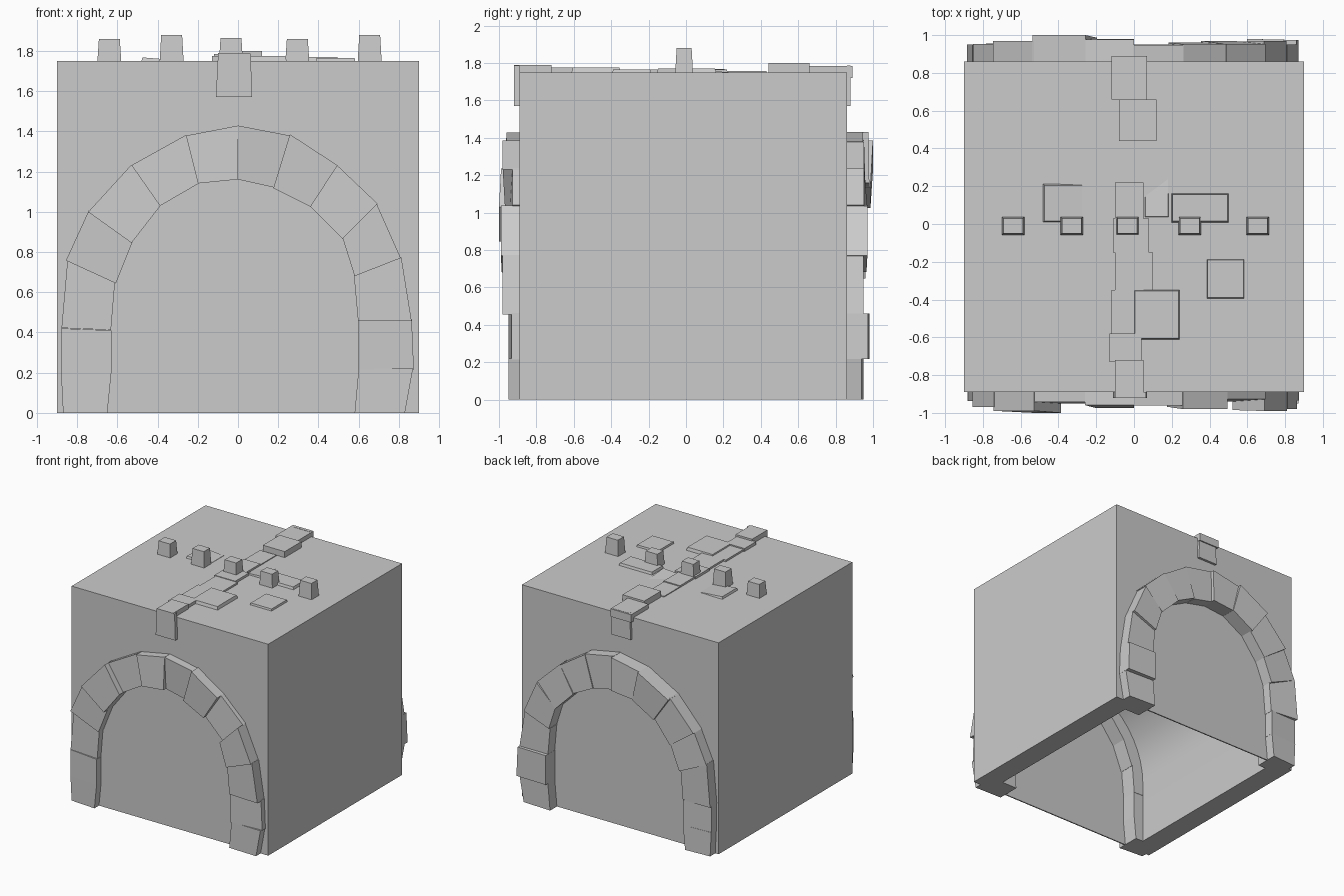
import bpy, bmesh, math, random
from mathutils import Vector

random.seed(4)
if "Cube" in bpy.data.objects:
    bpy.data.objects.remove(bpy.data.objects["Cube"])

stone = bpy.data.materials.new("stone_grey")
stone.use_nodes = True
stone.diffuse_color = (0.6, 0.6, 0.6, 1)
stone.node_tree.nodes["Principled BSDF"].inputs["Base Color"].default_value = (0.6, 0.6, 0.6, 1)

FRONT, BACK, TOP = -0.89, 0.86, 1.75


def prism(name, ring_a, ring_b):
    """Solid between two matching rings of points."""
    bm = bmesh.new()
    a = [bm.verts.new(p) for p in ring_a]
    b = [bm.verts.new(p) for p in ring_b]
    n = len(a)
    bm.faces.new(a)
    bm.faces.new(b[::-1])
    for i in range(n):
        j = (i + 1) % n
        bm.faces.new((a[i], b[i], b[j], a[j]))
    bmesh.ops.recalc_face_normals(bm, faces=bm.faces)
    mesh = bpy.data.meshes.new(name)
    bm.to_mesh(mesh)
    bm.free()
    mesh.materials.append(stone)
    obj = bpy.data.objects.new(name, mesh)
    bpy.context.collection.objects.link(obj)
    return obj


def slab(name, x0, x1, y0, y1, top, inset=0.0, base=TOP - 0.03, tilt=(0, 0)):
    """Block with an inset top; tilt raises or lowers the top along x and y."""
    cx, cy = (x0 + x1) / 2, (y0 + y1) / 2

    def ring(d, z, tx, ty):
        pts = [(x0 + d, y0 + d), (x1 - d, y0 + d), (x1 - d, y1 - d), (x0 + d, y1 - d)]
        return [(x, y, z + tx * (x - cx) + ty * (y - cy)) for x, y in pts]
    return prism(name, ring(0, base, 0, 0), ring(inset, top, *tilt))


# Main block with a vaulted hollow open underneath
body = slab("main_block", -0.9, 0.9, FRONT, BACK, TOP, base=0)
R, SPRING = 0.72, 0.53
vault = [(-R, -0.1)]
vault += [(-R * math.cos(t * math.pi / 24), SPRING + R * math.sin(t * math.pi / 24)) for t in range(25)]
vault += [(R, -0.1)]
cutter = prism("vault_cutter", [(x, FRONT + 0.01, z) for x, z in vault],
               [(x, BACK - 0.01, z) for x, z in vault])
cutter.hide_render = True
cut = body.modifiers.new("vault", 'BOOLEAN')
cut.operation, cut.solver, cut.object = 'DIFFERENCE', 'EXACT', cutter
bpy.context.view_layer.objects.active = body
body.select_set(True)
bpy.ops.object.modifier_apply(modifier="vault")
bpy.data.objects.remove(cutter)
bpy.ops.object.shade_smooth_by_angle(angle=math.radians(30))

# Arch joints: outer x, z then inner x, z, from one foot to the other
JOINTS = [
    (-.87, 0, -.65, 0), (-.88, .2, -.63, .2), (-.88, .42, -.63, .41),
    (-.85, .76, -.61, .65), (-.74, 1, -.53, .85), (-.53, 1.23, -.39, 1.03),
    (-.26, 1.38, -.2, 1.14), (0, 1.43, 0, 1.16), (.26, 1.38, .18, 1.12),
    (.49, 1.23, .36, 1.03), (.69, 1.04, .52, .87), (.81, .77, .58, .68),
    (.86, .46, .6, .46), (.87, .22, .6, .22), (.83, 0, .58, 0)]
REACH = {
    "front": (-1, (.95, .95, .94, .97, 1, .95, .975, .96, .98, .94, .99, .98, .95, .95)),
    "back": (1, (.94, .94, .95, .96, .97, 1, .98, .95, .96, .97, .97, .95, .98, .95))}

for side, (sign, reaches) in REACH.items():
    for i, reach in enumerate(reaches):
        p, q = JOINTS[i], JOINTS[i + 1]
        corners = [Vector(c) for c in (p[:2], p[2:], q[2:], q[:2])]
        mid = sum(corners, Vector((0, 0))) / 4
        grow = random.uniform(0.98, 1.04)
        foot = i in (0, len(reaches) - 1)
        corners = [mid + (c - mid) * (1 if foot else grow) for c in corners]
        lean = random.uniform(-0.02, 0.02)
        outer = [reach - abs(lean) if (k in (1, 2)) == (lean > 0) else reach for k in range(4)]
        prism(f"{side}_arch_stone_{i + 1}",
              [(c.x, sign * 0.75, c.y) for c in corners],
              [(c.x, sign * o, c.y) for c, o in zip(corners, outer)])

# Ridge of capping slabs running front to back
RIDGE = [
    (-.1, .05, -.92, -.72, 1.79), (-.13, .04, -.73, -.58, 1.775),
    (-.12, .05, -.58, -.35, 1.765), (-.1, .1, -.35, -.15, 1.765),
    (-.11, .08, -.15, .03, 1.77), (-.1, .05, .03, .22, 1.765),
    (-.1, .05, .22, .43, 1.757), (-.08, .12, .44, .66, 1.8),
    (-.12, .07, .66, .89, 1.785)]
for i, s in enumerate(RIDGE):
    slab(f"ridge_slab_{i + 1}", *s)

# End slabs hanging over the walls
for side, y0, y1 in (("front", -0.92, FRONT), ("back", BACK, 0.88)):
    low = [(-.11, y0, 1.57), (.07, y0, 1.57), (.07, y1, 1.57), (-.11, y1, 1.57)]
    prism(f"{side}_hanging_slab", low, [(x * 0.9, y, 1.787) for x, y, z in low])

# Loose flat stones on the top
slab("loose_stone_1", -.01, .25, -.62, -.34, 1.775, 0.015)
slab("loose_stone_2", .38, .59, -.4, -.18, 1.765, 0.01)
slab("loose_stone_3", .19, .51, 0, .17, 1.77, 0.015)
slab("loose_stone_4", -.49, -.26, 0, .22, 1.76, 0.015, tilt=(-0.08, 0))
slab("loose_stone_5", .05, .19, .03, .43, 1.747, 0.01, tilt=(0.06, -0.08))

# Row of small tapered merlons
for i, (x, top) in enumerate(((-.64, 1.86), (-.33, 1.88), (-.035, 1.865), (.295, 1.86), (.655, 1.88))):
    slab(f"merlon_{i + 1}", x - .06, x + .06, -.058, .038, top, 0.008, TOP - 0.01)
